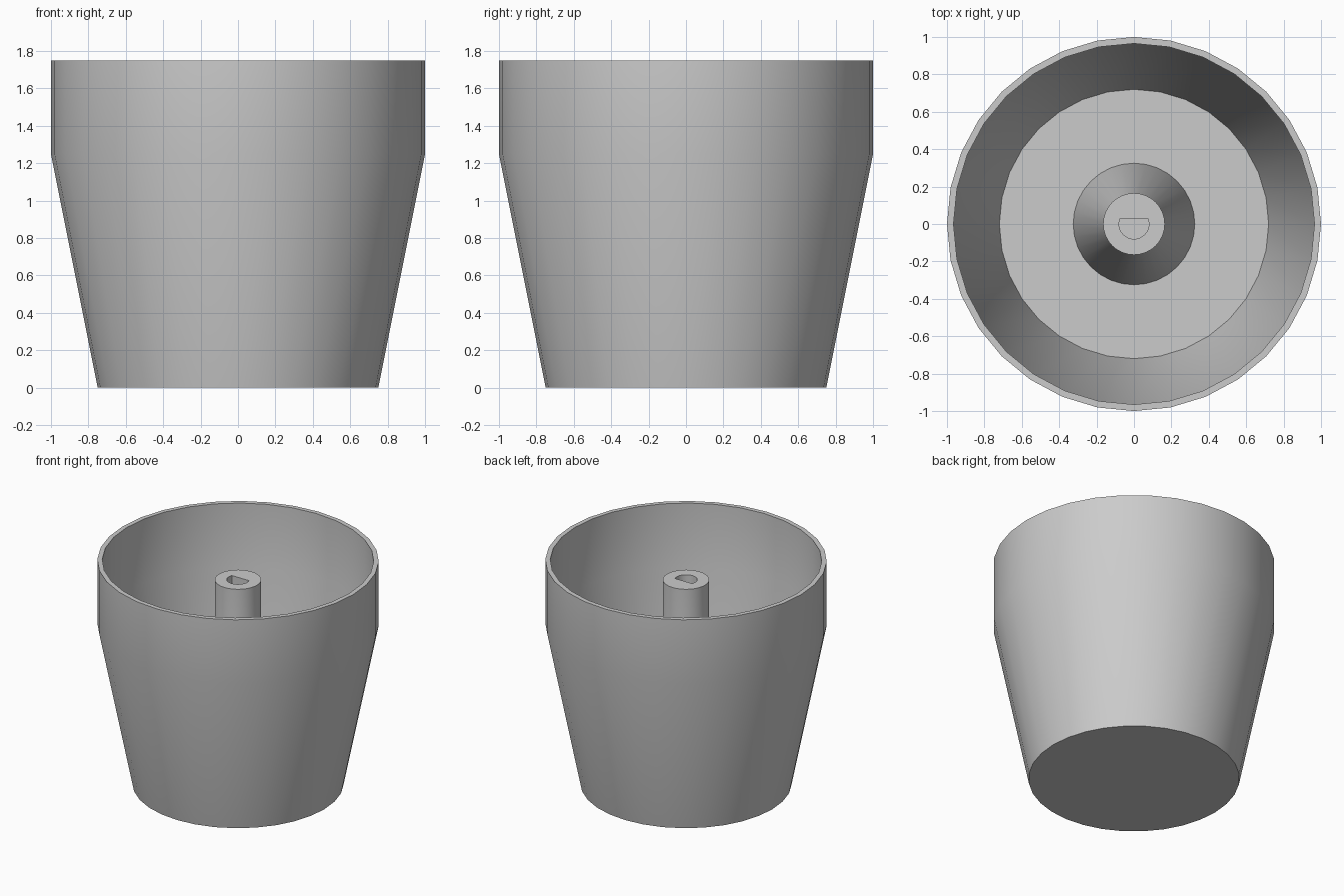
import bpy, bmesh
from math import sin, cos, asin, pi, radians

old = bpy.data.objects.get("Cube")
if old:
    bpy.data.objects.remove(old)

grey = bpy.data.materials.new("plain grey")
grey.use_nodes = True
grey.diffuse_color = (0.6, 0.6, 0.6, 1)
grey.node_tree.nodes["Principled BSDF"].inputs["Base Color"].default_value = (0.6, 0.6, 0.6, 1)

SEGMENTS = 32


def loft(name, rings):
    """Skin a stack of equal-length point rings and cap both ends."""
    bm = bmesh.new()
    loops = [[bm.verts.new(p) for p in ring] for ring in rings]
    for low, high in zip(loops, loops[1:]):
        for i in range(len(low)):
            j = (i + 1) % len(low)
            bm.faces.new((low[i], low[j], high[j], high[i]))
    bm.faces.new(loops[0][::-1])
    bm.faces.new(loops[-1])
    bmesh.ops.recalc_face_normals(bm, faces=bm.faces)
    mesh = bpy.data.meshes.new(name)
    bm.to_mesh(mesh)
    bm.free()
    mesh.materials.append(grey)
    obj = bpy.data.objects.new(name, mesh)
    bpy.context.collection.objects.link(obj)
    return obj


def circle(r, z):
    steps = [2 * pi * i / SEGMENTS for i in range(SEGMENTS)]
    return [(r * cos(a), r * sin(a), z) for a in steps]


def activate(obj):
    bpy.ops.object.select_all(action="DESELECT")
    obj.select_set(True)
    bpy.context.view_layer.objects.active = obj


# Hollow shell: up the outside, over the rim, down the inside to the floor
shell_profile = [(0.75, 0), (1, 1.25), (1, 1.75),
                 (0.965, 1.75), (0.965, 1.25), (0.72, 0.03)]
shell = loft("shell", [circle(r, z) for r, z in shell_profile])

# Central post with a flared foot, rooted slightly into the floor
post_profile = [(0.325, 0.015), (0.325, 0.03), (0.165, 0.7), (0.165, 1.6)]
post = loft("shaft_post", [circle(r, z) for r, z in post_profile])

# D-shaped socket: a round hole with one flat side towards the back
HOLE_R, FLAT_Y, ARC_STEPS = 0.08, 0.03, 24
start = pi - asin(FLAT_Y / HOLE_R)
sweep = 2 * pi - 2 * (pi / 2 - asin(FLAT_Y / HOLE_R))
arc = [start + sweep * i / ARC_STEPS for i in range(ARC_STEPS + 1)]
cutter = loft("socket_cutter", [[(HOLE_R * cos(a), HOLE_R * sin(a), z) for a in arc]
                                for z in (1.1, 1.7)])
cutter.hide_render = True
activate(post)
cut = post.modifiers.new("socket", "BOOLEAN")
cut.operation = "DIFFERENCE"
cut.solver = "EXACT"
cut.object = cutter
bpy.ops.object.modifier_apply(modifier=cut.name)
bpy.data.objects.remove(cutter)

# Smooth walls with crisp rims
for obj in (shell, post):
    activate(obj)
    bpy.ops.object.shade_smooth_by_angle(angle=radians(30))
